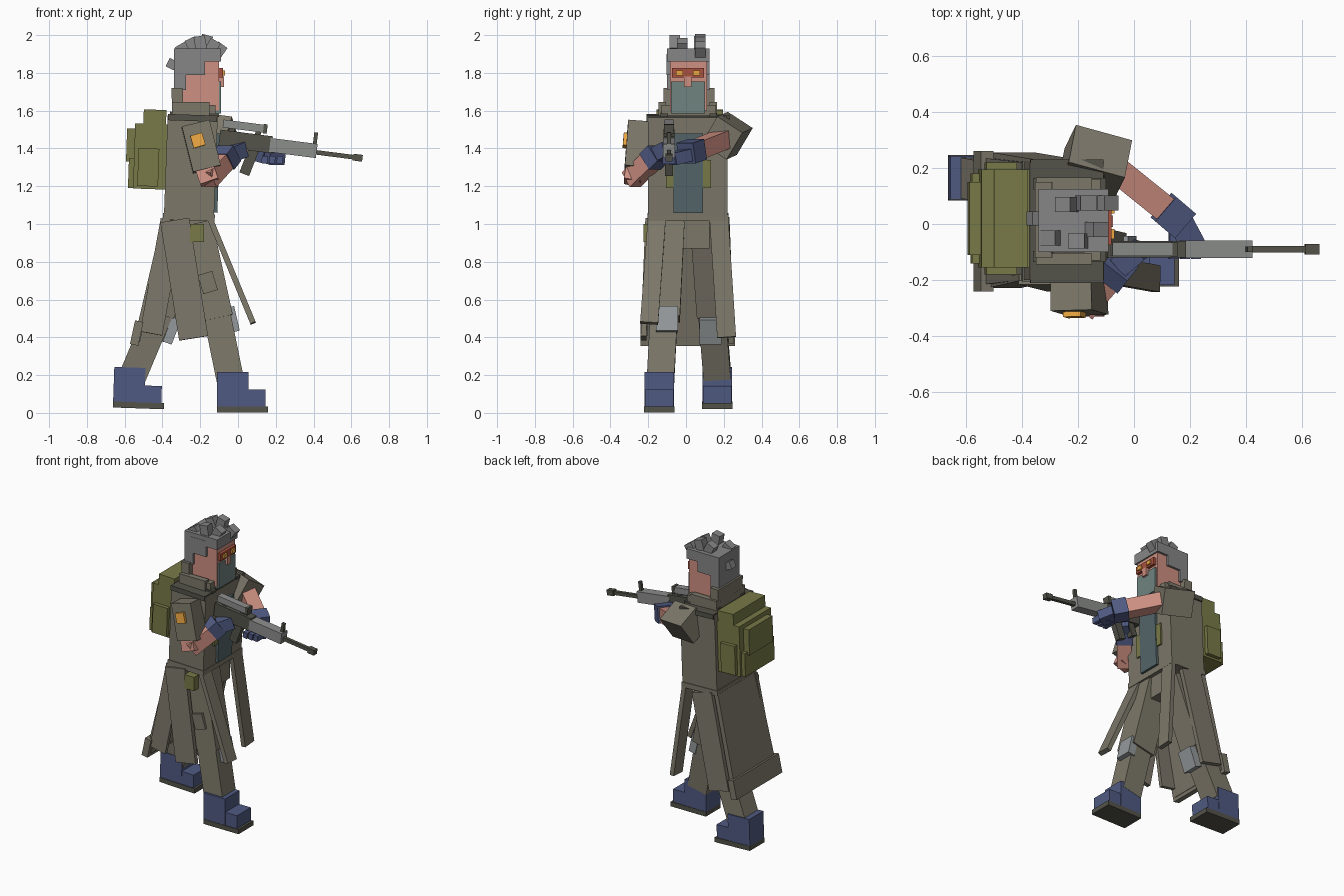
import bpy, bmesh
from math import radians
from mathutils import Vector, Matrix


def mat(name, r, g, b):
    m = bpy.data.materials.new(name)
    lin = [((c / 255 + 0.055) / 1.055) ** 2.4 for c in (r, g, b)]
    m.diffuse_color = (*lin, 1)
    return m


COAT = mat("coat_cloth", 124, 119, 105)
DARK = mat("dark_metal", 84, 83, 74)
HAIR = mat("grey_hair", 134, 134, 134)
STEEL = mat("steel", 140, 142, 140)
PAD = mat("pad", 148, 153, 155)
SKIN = mat("skin", 206, 144, 130)
BEARD = mat("beard", 112, 131, 127)
SHIRT = mat("shirt", 84, 101, 105)
OLIVE = mat("olive_canvas", 121, 122, 72)
BLUE = mat("blue_leather", 80, 90, 130)
RED = mat("red_frame", 170, 82, 62)
AMBER = mat("amber", 238, 168, 66)


def solid(name, size, matrix, m, taper=1.0):
    """Box of the given size; taper scales the local -z end in x and y."""
    bm = bmesh.new()
    bmesh.ops.create_cube(bm, size=1)
    for v in bm.verts:
        k = taper if v.co.z < 0 else 1
        v.co = matrix @ Vector((v.co.x * size[0] * k, v.co.y * size[1] * k, v.co.z * size[2]))
    me = bpy.data.meshes.new(name)
    bm.to_mesh(me)
    bm.free()
    me.materials.append(m)
    ob = bpy.data.objects.new(name, me)
    bpy.context.collection.objects.link(ob)
    return ob


def box(name, x, y, z, m, tilt=0, frame=None):
    """Box from ranges, pitched about its own centre, or inside a parent frame."""
    c = Vector(((x[0] + x[1]) / 2, (y[0] + y[1]) / 2, (z[0] + z[1]) / 2))
    mw = Matrix.Translation(c) @ Matrix.Rotation(radians(tilt), 4, 'Y')
    return solid(name, (x[1] - x[0], y[1] - y[0], z[1] - z[0]), (frame or Matrix()) @ mw, m)


def beam(name, p, q, depth, width, m, side=(0, 1, 0), taper=1.0):
    """Box running from p to q; width lies along the side direction."""
    p, q = Vector(p), Vector(q)
    zax = (p - q).normalized()
    side = Vector(side)
    yax = (side - zax * side.dot(zax)).normalized()
    xax = yax.cross(zax)
    rot = Matrix((xax, yax, zax)).transposed().to_4x4()
    return solid(name, (depth, width, (p - q).length), Matrix.Translation((p + q) / 2) @ rot, m, taper)


# torso, belt and chest details
beam("coat_torso", (-0.24, 0.01, 1.57), (-0.26, 0.01, 1.03), 0.265, 0.42, COAT)
beam("belt", (-0.26, 0.01, 1.055), (-0.261, 0.01, 1.02), 0.275, 0.43, COAT)
box("shoulder_yoke", (-0.37, -0.11), (-0.21, 0.23), (1.545, 1.578), DARK, 2)
box("shirt_front", (-0.14, -0.102), (-0.065, 0.09), (1.06, 1.48), SHIRT, 2)
for y in (-0.085, 0.11):
    box("chest_pocket", (-0.14, -0.107), (y - 0.022, y + 0.022), (1.19, 1.34), OLIVE, 2)
box("pelvis", (-0.36, -0.15), (-0.11, 0.125), (0.87, 1.03), COAT)
box("belt_pouch", (-0.255, -0.18), (-0.225, -0.15), (0.905, 1.0), OLIVE)

# collar
box("collar_base", (-0.35, -0.12), (-0.13, 0.16), (1.57, 1.63), COAT)
box("collar_back", (-0.35, -0.29), (-0.12, 0.15), (1.57, 1.72), COAT, -2)
for y in (-0.125, 0.145):
    box("collar_side", (-0.35, -0.15), (y - 0.02, y + 0.02), (1.57, 1.645), COAT)

# head
box("head", (-0.29, -0.1), (-0.085, 0.11), (1.6, 1.88), SKIN)
box("beard", (-0.165, -0.09), (-0.08, 0.1), (1.585, 1.755), BEARD)
box("nose", (-0.11, -0.075), (-0.01, 0.03), (1.725, 1.78), SKIN)
box("glasses_band", (-0.12, -0.08), (-0.075, 0.095), (1.775, 1.825), RED)
for y in (-0.035, 0.055):
    box("glasses_lens", (-0.1, -0.07), (y - 0.018, y + 0.018), (1.787, 1.813), AMBER)

# hair cap, side locks and tufts
box("hair_cap", (-0.335, -0.09), (-0.1, 0.125), (1.86, 1.93), HAIR)
box("hair_back", (-0.34, -0.275), (-0.1, 0.125), (1.71, 1.93), HAIR)
for y in (-0.09, 0.113):
    box("hair_side", (-0.3, -0.175), (y - 0.012, y + 0.012), (1.79, 1.9), HAIR)
tufts = [(-0.24, 0.07, 1.95, -25), (-0.17, 0.075, 1.965, 15), (-0.1, 0.075, 1.92, 35),
         (-0.29, -0.05, 1.92, -30), (-0.2, -0.06, 1.96, -10), (-0.135, -0.02, 1.94, 30)]
for x, y, z, a in tufts:
    box("hair_tuft", (x - 0.03, x + 0.03), (y - 0.027, y + 0.027), (z - 0.035, z + 0.035), HAIR, a)
box("hair_back_tuft", (-0.375, -0.32), (-0.005, 0.045), (1.82, 1.87), HAIR, 25)

# backpack
box("backpack_body", (-0.55, -0.38), (-0.155, 0.195), (1.185, 1.53), OLIVE, 2)
box("backpack_top_roll", (-0.5, -0.38), (-0.155, 0.195), (1.52, 1.605), OLIVE, 2)
box("backpack_pocket", (-0.59, -0.54), (-0.11, 0.15), (1.33, 1.505), OLIVE, 2)
box("backpack_lower_pocket", (-0.58, -0.54), (-0.14, 0.18), (1.19, 1.35), OLIVE, 2)
for y in (-0.165, 0.205):
    box("backpack_side_pouch", (-0.53, -0.42), (y - 0.015, y + 0.015), (1.2, 1.4), OLIVE, 2)
    box("shoulder_strap", (-0.36, -0.1), (y * 0.7 - 0.02, y * 0.7 + 0.02), (1.57, 1.59), DARK, 2)

# coat skirt panels
beam("coat_tail", (-0.385, 0.01, 1.03), (-0.535, 0.01, 0.38), 0.03, 0.42, COAT, taper=1.08)
beam("coat_tail_hem", (-0.523, 0.01, 0.485), (-0.55, 0.01, 0.36), 0.045, 0.5, COAT)
beam("right_front_panel", (-0.145, -0.155, 1.02), (0.08, -0.195, 0.475), 0.03, 0.095, COAT)
beam("left_front_panel", (-0.14, 0.175, 1.02), (-0.075, 0.215, 0.4), 0.03, 0.1, COAT)
beam("right_side_panel", (-0.335, -0.2, 1.02), (-0.235, -0.225, 0.395), 0.155, 0.03, COAT)
beam("left_side_panel", (-0.28, 0.215, 1.02), (-0.43, 0.24, 0.385), 0.155, 0.03, COAT)
beam("right_rear_panel", (-0.35, -0.19, 1.02), (-0.46, -0.215, 0.42), 0.12, 0.025, COAT)

# legs and knee pads
beam("right_thigh", (-0.22, -0.09, 1.0), (-0.11, -0.115, 0.5), 0.17, 0.165, COAT)
beam("right_shin", (-0.12, -0.115, 0.56), (-0.04, -0.135, 0.17), 0.145, 0.145, COAT)
beam("right_knee_pad", (-0.045, -0.1, 0.56), (-0.015, -0.1, 0.43), 0.05, 0.115, PAD)
beam("right_thigh_pouch", (-0.175, -0.185, 0.74), (-0.145, -0.185, 0.64), 0.08, 0.04, COAT)
beam("left_thigh", (-0.27, 0.105, 1.0), (-0.42, 0.14, 0.53), 0.17, 0.165, COAT)
beam("left_shin", (-0.4, 0.135, 0.57), (-0.555, 0.165, 0.2), 0.145, 0.145, COAT)
beam("left_knee_pad", (-0.325, 0.13, 0.5), (-0.375, 0.13, 0.37), 0.05, 0.115, PAD)

# boots
for side, x, y, z, tilt in (("right", 0.025, -0.142, 0, 0), ("left", -0.527, 0.165, 0.022, 2)):
    f = Matrix.Translation((x, y, z + 0.012)) @ Matrix.Rotation(radians(tilt), 4, 'Y')
    box(side + "_boot_shaft", (-0.135, 0.03), (-0.078, 0.078), (0.02, 0.205), BLUE, 0, f)
    box(side + "_boot_toe", (-0.13, 0.12), (-0.076, 0.076), (0.02, 0.112), BLUE, 0, f)
    box(side + "_boot_sole", (-0.135, 0.135), (-0.081, 0.081), (-0.01, 0.022), DARK, 0, f)

# right arm with shoulder patch
out = (0, -1, 0.12)
beam("right_sleeve", (-0.225, -0.25, 1.53), (-0.165, -0.268, 1.29), 0.15, 0.115, COAT, out)
beam("shoulder_patch", (-0.222, -0.32, 1.475), (-0.203, -0.325, 1.41), 0.065, 0.02, AMBER, out)
beam("right_elbow", (-0.185, -0.265, 1.32), (-0.15, -0.285, 1.22), 0.1, 0.09, SKIN)
beam("right_forearm", (-0.165, -0.29, 1.235), (-0.07, -0.18, 1.34), 0.09, 0.095, SKIN, (0, 0, 1))
beam("right_cuff", (-0.08, -0.19, 1.33), (-0.045, -0.145, 1.375), 0.105, 0.105, BLUE, (0, 0, 1))
beam("right_glove", (-0.05, -0.15, 1.365), (0.02, -0.09, 1.395), 0.08, 0.08, BLUE, (0, 0, 1))

# left arm
beam("left_sleeve", (-0.24, 0.245, 1.48), (-0.04, 0.19, 1.455), 0.16, 0.17, COAT, (0.1, 0.5, 0.8))
beam("left_forearm", (-0.07, 0.2, 1.45), (0.135, 0.035, 1.385), 0.095, 0.095, SKIN, (0, 0, 1))
beam("left_cuff", (0.105, 0.06, 1.395), (0.175, 0.0, 1.375), 0.115, 0.11, BLUE, (0, 0, 1))
beam("left_glove", (0.165, 0.01, 1.365), (0.21, -0.075, 1.345), 0.09, 0.065, BLUE, (0, 0, 1))
for i in range(3):
    box("left_finger", (0.125 + i * 0.04, 0.157 + i * 0.04), (-0.125, -0.03), (1.32, 1.36), BLUE, 8)

# rifle, modelled along local x and pitched down
gun = Matrix.Translation((-0.1, -0.09, 1.445)) @ Matrix.Rotation(radians(7.3), 4, 'Y')
box("rifle_receiver", (0, 0.28), (-0.03, 0.03), (-0.035, 0.055), DARK, 0, gun)
box("rifle_handguard", (0.27, 0.52), (-0.032, 0.032), (-0.03, 0.045), STEEL, 0, gun)
box("rifle_barrel", (0.51, 0.73), (-0.011, 0.011), (-0.012, 0.012), DARK, 0, gun)
box("rifle_muzzle", (0.715, 0.765), (-0.018, 0.018), (-0.018, 0.018), DARK, 0, gun)
box("rifle_scope", (0.01, 0.235), (-0.024, 0.024), (0.068, 0.11), STEEL, 0, gun)
for x in (0.06, 0.2):
    box("scope_mount", (x - 0.015, x + 0.015), (-0.014, 0.014), (0.05, 0.075), DARK, 0, gun)
box("scope_lens", (0.225, 0.245), (-0.026, 0.026), (0.064, 0.114), DARK, 0, gun)
box("front_sight", (0.495, 0.515), (-0.01, 0.01), (0.03, 0.105), DARK, 0, gun)
box("magazine", (0.145, 0.2), (-0.02, 0.02), (-0.165, -0.02), DARK, 14, gun)
box("pistol_grip", (0.04, 0.085), (-0.02, 0.02), (-0.12, -0.02), DARK, 14, gun)
